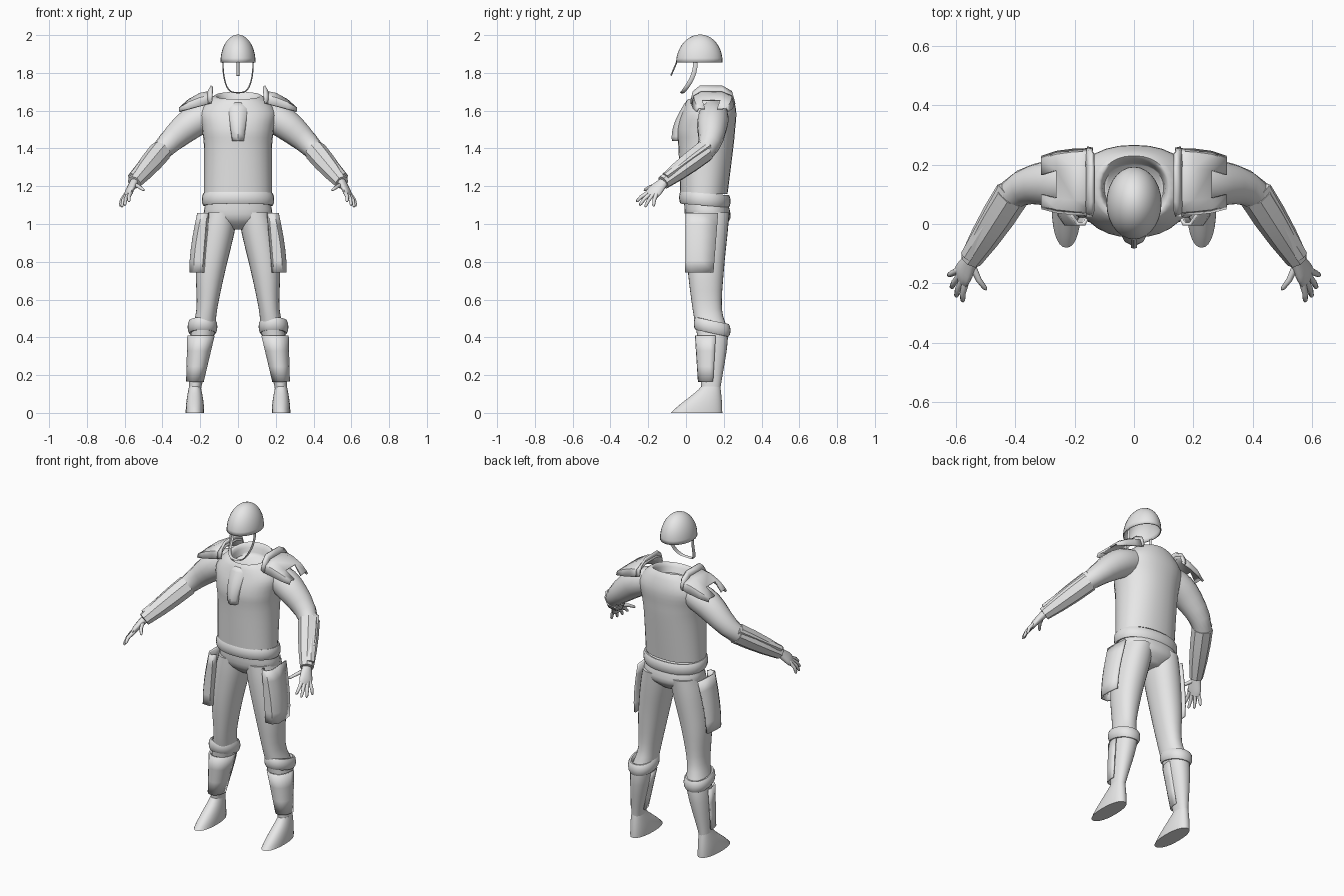
import bpy, bmesh
from math import pi, cos, sin, copysign, radians
from mathutils import Vector

default_cube = bpy.data.objects.get("Cube")
if default_cube:
    bpy.data.objects.remove(default_cube)

grey_level = 0.8
grey = bpy.data.materials.new("plain_grey")
grey.use_nodes = True
grey_colour = (grey_level, grey_level, grey_level, 1)
grey.diffuse_color = grey_colour
grey.node_tree.nodes["Principled BSDF"].inputs["Base Color"].default_value = grey_colour


def loft(name, rows, closed=True, caps=True, mirror=False, thickness=0, angle=50, notch=None):
    """Skin rows of points: closed rows make tubes, open rows make plates."""
    bm = bmesh.new()
    grid = [[bm.verts.new(point) for point in row] for row in rows]
    count = len(grid[0])
    for i, (near, far) in enumerate(zip(grid, grid[1:])):
        for j in range(count if closed else count - 1):
            if (i, j) != notch:
                k = (j + 1) % count
                bm.faces.new((near[j], near[k], far[k], far[j]))
    if closed and caps:
        bm.faces.new(grid[0])
        bm.faces.new(grid[-1])
    bmesh.ops.remove_doubles(bm, verts=bm.verts, dist=0.0001)
    bmesh.ops.recalc_face_normals(bm, faces=bm.faces)
    mesh = bpy.data.meshes.new(name)
    bm.to_mesh(mesh)
    bm.free()
    mesh.materials.append(grey)
    part = bpy.data.objects.new(name, mesh)
    bpy.context.collection.objects.link(part)
    bpy.ops.object.select_all(action='DESELECT')
    part.select_set(True)
    bpy.context.view_layer.objects.active = part
    bpy.ops.object.shade_smooth_by_angle(angle=radians(angle))
    if thickness:
        solid = part.modifiers.new("Thickness", 'SOLIDIFY')
        solid.thickness = thickness
        solid.offset = 0
    if mirror:
        part.modifiers.new("Mirror", 'MIRROR')


def steps(count):
    """Evenly spaced values from zero to one."""
    return [i / count for i in range(count + 1)]


def mix(start, end, t):
    return tuple(a + (b - a) * t for a, b in zip(start, end))


def smooth(keys, count=4):
    """Run a smooth curve through a few key stations."""
    padded = [keys[0], *keys, keys[-1]]
    result = []
    for p, q, r, s in zip(padded, padded[1:], padded[2:], padded[3:]):
        for t in steps(count)[:-1]:
            result.append(tuple(
                b + t * ((c - a) + t * ((2 * a - 5 * b + 4 * c - d) + t * (3 * (b - c) + d - a))) / 2
                for a, b, c, d in zip(p, q, r, s)))
    return result + [keys[-1]]


def ring(z, middle, half, front, back, tilt=0, power=2.2, start=0, sweep=2 * pi, count=28):
    """Horizontal rounded outline; tilt raises its back, a short sweep leaves it open."""
    points = []
    for i in range(count):
        angle = start + sweep * i / (count if sweep == 2 * pi else count - 1)
        c, s = (copysign(abs(v) ** (2 / power), v) for v in (cos(angle), sin(angle)))
        points.append((middle + half * c, (front + back) / 2 + (back - front) / 2 * s, z + tilt * s))
    return points


def tube(name, stations, ref=(0, 0, 1), sides=12, **options):
    """Tube through stations of x, y, z, radius along ref and radius across it."""
    path = [Vector(station[:3]) for station in stations]
    rows = []
    for i, centre in enumerate(path):
        along = (path[min(i + 1, len(path) - 1)] - path[max(i - 1, 0)]).normalized()
        up = Vector(ref)
        up = (up - along * up.dot(along)).normalized()
        side = along.cross(up)
        high, wide = stations[i][3], stations[i][-1]
        angles = [2 * pi * k / sides for k in range(sides)]
        rows.append([centre + up * high * cos(a) + side * wide * sin(a) for a in angles])
    loft(name, rows, **options)


def padded_roll(name, z, middle, half, front, back, height, bulge, tilt, mirror=False):
    """Soft padded band round a limb or the waist."""
    rows = []
    for t in steps(10):
        grow = bulge * cos(2 * pi * t)
        rows.append(ring(z + height * sin(2 * pi * t), middle, half + grow, front - grow, back + grow, tilt))
    loft(name, rows, caps=False, mirror=mirror)


# Helmet: open half-egg, nose guard and chin strap
rim = 1.855
dome = []
for t in steps(10):
    shrink, rise = cos(t * pi / 2), sin(t * pi / 2)
    centre = 0.07 + 0.005 * rise
    dome.append(ring(rim + 0.145 * rise, 0, 0.09 * shrink, centre - 0.12 * shrink, centre + 0.12 * shrink, power=2))
loft("helmet", dome, caps=False, thickness=0.006)
tube("nose_guard", [(0, -0.05, rim, 0.01, 0.004), (0, -0.08, 1.785, 0.01, 0.004)], ref=(1, 0, 0), sides=4, angle=20)
strap = []
for t in steps(20):
    c, s = cos(pi * t), sin(pi * t)
    strap.append((0.08 * copysign(abs(c) ** 0.6, c), 0.05 - 0.07 * s * s, rim - 0.16 * s, 0.012, 0.004))
tube("chin_strap", strap, ref=(0, 1, 0), sides=6)

# Torso armour, turning inward at the open neck
torso = [(1.16, 0.18, -0.03, 0.22), (1.4, 0.18, -0.04, 0.25), (1.5, 0.19, -0.045, 0.26),
         (1.6, 0.2, -0.02, 0.265), (1.68, 0.12, 0.01, 0.23), (1.62, 0.1, 0.04, 0.2)]
loft("torso_armour", [ring(z, 0, half, front, back, tilt=max(0, z - 1.55) * 0.15)
                      for z, half, front, back in smooth(torso)], angle=70)

# Tapering tongue plate on the chest
tongue = []
for t in steps(8):
    half, front = 0.06 - 0.035 * t, -0.07 * sin(t * pi * 0.55)
    tongue.append([(half * u, front + 0.03 * u ** 4, 1.64 - 0.2 * t) for u in (-1, -0.8, 0, 0.8, 1)])
loft("chest_plate", tongue, closed=False, thickness=0.012)

# Belt and hips
padded_roll("belt", 1.13, 0, 0.18, -0.025, 0.224, height=0.034, bulge=0.012, tilt=-0.01)
hips = [(1.12, 0.17, -0.01, 0.22), (1.03, 0.175, 0, 0.235), (0.97, 0.06, 0.06, 0.18)]
loft("hips", [ring(z, 0, *outline) for z, *outline in smooth(hips)], angle=70)

# Legs, knee bands and shin guards
leg = [(1.06, 0.09, 0.085, 0, 0.23), (0.95, 0.11, 0.09, 0, 0.22), (0.75, 0.145, 0.077, 0.01, 0.2),
       (0.55, 0.165, 0.055, 0.035, 0.19), (0.4, 0.19, 0.062, 0.06, 0.222),
       (0.15, 0.225, 0.034, 0.08, 0.185), (0.1, 0.227, 0.03, 0.08, 0.18)]
loft("legs", [ring(*station) for station in smooth(leg)], mirror=True, angle=70)
padded_roll("knee_bands", 0.455, 0.188, 0.065, 0.055, 0.222, height=0.035, bulge=0.014, tilt=-0.018, mirror=True)
guard_top, guard_foot = (0.41, 0.196, 0.068, 0.052, 0.23), (0.165, 0.228, 0.042, 0.068, 0.195)
loft("shin_guards", [ring(*mix(guard_top, guard_foot, t), start=pi * 0.95, sweep=pi * 1.1, count=13)
                     for t in steps(3)], closed=False, mirror=True, thickness=0.01)

# Boots: the ankle flows forward into a long toe
boot = []
for t in steps(8):
    spread = sin(t * pi / 2)
    boot.append(ring(0.14 * (1 - t), 0.228, 0.031 + 0.018 * spread, 0.08 - 0.16 * t ** 1.3 * (2 - t) ** 0.5,
                     0.182 + 0.01 * spread))
loft("boots", boot, mirror=True)

# Thigh plates folded round the outside of the legs
plates = []
for t in steps(5):
    z, inner, outer = 1.058 - 0.314 * t, 0.158 + 0.025 * t, 0.21 + 0.042 * sin(t * pi / 2)
    rear = 0.17 - 0.025 * t
    plates.append([(inner, 0.02, z), (inner + 0.01, 0, z), (outer - 0.02, 0, z),
                   (outer, 0.03, z), (outer, 0.08, z), (outer - 0.008, rear, z)])
loft("thigh_plates", plates, closed=False, mirror=True, thickness=0.012, angle=35)


def arch(x, top, low, front, back):
    """Plate section draped over the shoulder from front to back."""
    middle = (top + low) / 2 + 0.01
    return [(x, front, low), (x, front + 0.01, middle), (x, front + 0.045, top),
            (x, back - 0.06, top), (x, back - 0.01, middle), (x, back, low)]


# Shoulder plates notched over the arm, with raised collar flanges
shoulder = [arch(0.14 + 0.17 * t, 1.7 - 0.09 * t * t, 1.64 - 0.045 * t, 0.035 + 0.02 * t ** 3, 0.25 - 0.025 * t ** 3)
            for t in (0, 0.35, 0.7, 1)]
loft("shoulder_plates", shoulder, closed=False, mirror=True, thickness=0.012, angle=25, notch=(2, 2))
loft("collar_flanges", [arch(0.158, 1.695, 1.635, 0.03, 0.255), arch(0.138, 1.73, 1.65, 0.03, 0.25)],
     closed=False, mirror=True, thickness=0.014, angle=25)

# Arms with faceted forearm guards and raised back plates
elbow, wrist = (0.41, 0.1, 1.385), (0.55, -0.12, 1.22)
arm = [(0.13, 0.145, 1.585, 0.075), (0.25, 0.14, 1.53, 0.082), (*elbow, 0.053), (*wrist, 0.028)]
tube("arms", smooth(arm), sides=16, mirror=True, angle=70)
tube("forearm_guards", [(*mix(elbow, wrist, t), 0.06 - 0.022 * t * t) for t in steps(3)],
     sides=8, mirror=True, angle=20)
lift = Vector((0.015, 0.01, 0.035))
back_plate = [(*(Vector(mix(elbow, wrist, t)) + lift), 0.02 - 0.006 * t, 0.042 - 0.018 * t) for t in steps(3)]
tube("forearm_back_plates", back_plate, ref=(0.35, 0, 1), sides=6, mirror=True, angle=20)

# Hands: flat palm, a fan of four fingers and a thumb
palm = [(*wrist, 0.028, 0.022), (0.575, -0.165, 1.175, 0.042, 0.018), (0.585, -0.187, 1.15, 0.036, 0.011)]
tube("palms", smooth(palm), ref=(0.4, 0.85, -0.3), mirror=True, angle=70)


def finger(name, root, tip):
    root, tip = Vector(root), Vector(tip)
    bend = Vector((0.006, -0.003, 0.006))
    tube(name, [(*(root.lerp(tip, t) + bend * sin(pi * max(t, 0))), radius)
                for t, radius in ((-0.25, 0.012), (0.5, 0.01), (0.9, 0.008), (1, 0.003))],
         sides=8, mirror=True, angle=70)


for i, label in enumerate(("index", "middle", "ring", "little")):
    root = mix((0.568, -0.205, 1.16), (0.596, -0.158, 1.15), i / 3)
    tip = Vector(mix((0.576, -0.262, 1.117), (0.624, -0.172, 1.092), i / 3))
    finger(label + "_fingers", root, tip + Vector((0.008, -0.016, -0.013)) * sin(pi * i / 3))
finger("thumbs", (0.54, -0.145, 1.205), (0.497, -0.222, 1.178))
